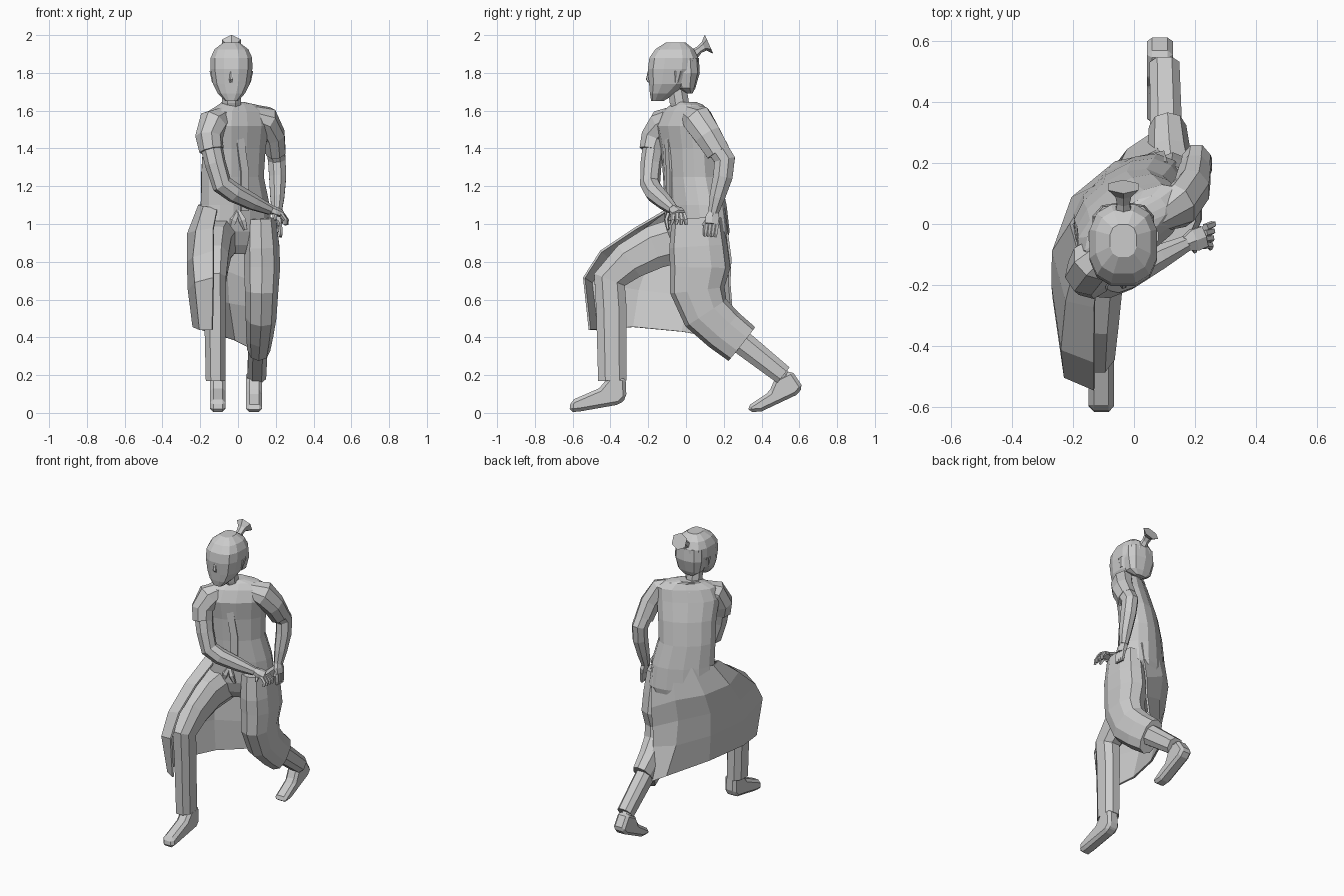
import bpy, bmesh, math
from mathutils import Vector

def finish(name, bm):
    bmesh.ops.recalc_face_normals(bm, faces=bm.faces)
    me = bpy.data.meshes.new(name)
    bm.to_mesh(me)
    bm.free()
    ob = bpy.data.objects.new(name, me)
    bpy.context.collection.objects.link(ob)
    return ob

def tube(name, rings, n=8, ref=(1, 0, 0), axis=None, p=2.0):
    """Loft of superellipse rings (x, y, z, radius_u, radius_v), capped."""
    bm = bmesh.new()
    pts = [Vector(r[:3]) for r in rings]
    rows = []
    for i, r in enumerate(rings):
        if axis:
            t = Vector(axis)
        else:
            t = Vector()
            if i > 0:
                t += (pts[i] - pts[i - 1]).normalized()
            if i < len(pts) - 1:
                t += (pts[i + 1] - pts[i]).normalized()
        t.normalize()
        u = Vector(ref)
        u = (u - t * u.dot(t)).normalized()
        v = t.cross(u)
        row = []
        for k in range(n):
            a = 2 * math.pi * (k + .5) / n
            c, s = math.cos(a), math.sin(a)
            c = math.copysign(abs(c) ** (2 / p), c)
            s = math.copysign(abs(s) ** (2 / p), s)
            row.append(bm.verts.new(pts[i] + u * c * r[3] + v * s * r[4]))
        rows.append(row)
    for a, b in zip(rows, rows[1:]):
        for k in range(n):
            bm.faces.new((a[k], a[(k + 1) % n], b[(k + 1) % n], b[k]))
    bm.faces.new(rows[0])
    bm.faces.new(rows[-1])
    return finish(name, bm)

def extrude_x(name, profile, cx, half, bevel):
    """Side profile (y, z) extruded across x."""
    bm = bmesh.new()
    a = [bm.verts.new((cx - half, y, z)) for y, z in profile]
    b = [bm.verts.new((cx + half, y, z)) for y, z in profile]
    bm.faces.new(a)
    bm.faces.new(b)
    for i in range(len(a)):
        j = (i + 1) % len(a)
        bm.faces.new((a[i], a[j], b[j], b[i]))
    ob = finish(name, bm)
    m = ob.modifiers.new("bevel", 'BEVEL')
    m.width, m.segments = bevel, 1
    return ob

def sheet(name, rows, thick):
    bm = bmesh.new()
    vs = [[bm.verts.new(p) for p in row] for row in rows]
    for a, b in zip(vs, vs[1:]):
        for k in range(len(a) - 1):
            bm.faces.new((a[k], a[k + 1], b[k + 1], b[k]))
    ob = finish(name, bm)
    m = ob.modifiers.new("thickness", 'SOLIDIFY')
    m.thickness, m.offset = thick, 0
    return ob

def hand(side, wrist, palm, tips, thumb):
    w, q = Vector(wrist), Vector(palm)
    d = (q - w).normalized()
    spread = Vector(tips[1]) - Vector(tips[0])
    tube(side + "_palm", [(*w, .025, .024), (*w.lerp(q, .5), .042, .024), (*q, .04, .02)],
         6, ref=spread)
    # four bent fingers fanned between the first and last tip
    for i in range(4):
        tip = Vector(tips[0]).lerp(Vector(tips[1]), i / 3)
        base = q + spread.normalized() * (i - 1.5) * .019
        mid = (base + tip) / 2 + d * .014
        tube(f"{side}_finger_{i + 1}", [(*base, .013, .013), (*mid, .012, .012), (*tip, .008, .008)],
             5, ref=spread)
    b = w.lerp(q, .4)
    tube(side + "_thumb", [(*b, .015, .015), (*b.lerp(Vector(thumb), .6), .013, .013),
                           (*thumb, .008, .008)], 5, ref=spread)

UP = (0, 0, 1)
TWIST = (math.cos(math.radians(35)), math.sin(math.radians(35)), 0)

# head, neck and face
HX = -.035
tube("head", [(HX, -.15, 1.652, .035, .035), (HX, -.125, 1.69, .073, .068),
              (HX, -.09, 1.74, .1, .108), (HX, -.07, 1.82, .114, .136),
              (HX, -.065, 1.88, .113, .132), (HX, -.06, 1.925, .092, .105),
              (HX, -.055, 1.96, .045, .055)], 12, axis=UP, p=2.6)
tube("hair_back", [(HX, .02, 1.69, .04, .014), (HX, .0, 1.72, .085, .05),
                   (HX, -.005, 1.80, .105, .078), (HX, -.01, 1.88, .1, .078)], 10, axis=UP, p=2.6)
tube("hair_knot", [(HX, .02, 1.88, .035, .035), (HX, .07, 1.922, .024, .02),
                   (HX, .095, 1.94, .03, .025), (HX, .122, 1.952, .058, .055)], 6)
tube("nose", [(HX, -.198, 1.81, .007, .004), (HX, -.203, 1.765, .012, .01),
              (HX, -.195, 1.75, .01, .006)], 5, axis=UP)
for s, nm in ((-1, "right"), (1, "left")):
    tube(nm + "_ear", [(HX + s * .096, -.05, 1.75, .008, .012),
                       (HX + s * .107, -.04, 1.81, .01, .024)], 6, axis=UP)
tube("neck", [(HX, .0, 1.58, .07, .065), (HX, -.035, 1.64, .054, .055),
              (HX, -.05, 1.74, .055, .055)], 8, axis=UP)

# twisted robe body
tube("robe_body", [(-.02, .06, .84, .13, .09), (-.02, .06, .89, .19, .12),
                   (-.015, .058, .96, .213, .137), (-.015, .05, 1.1, .198, .135),
                   (-.03, .03, 1.25, .18, .125), (-.02, .015, 1.4, .185, .115),
                   (-.01, -.01, 1.52, .2, .105), (.0, .0, 1.595, .185, .08),
                   (.0, .005, 1.63, .12, .058), (-.025, 0, 1.645, .065, .05)],
     14, ref=TWIST, axis=UP, p=2.3)
for s in (-1, 1):
    tube("belt_tie", [(0, -.09, 1.07, .012, .012), (s * .025, -.105, 1.02, .022, .012),
                      (s * .04, -.095, .97, .012, .008)], 5)
# crossed collar on the chest
sheet("collar", [[(-.06, -.045, 1.64), (-.1, -.04, 1.61)], [(-.03, -.085, 1.59), (-.07, -.115, 1.57)],
                 [(.03, -.09, 1.45), (-.01, -.11, 1.45)],
                 [(.055, -.08, 1.28), (.015, -.1, 1.28)],
                 [(.055, -.08, 1.07), (.015, -.1, 1.07)]], .012)

# right arm across the body, left arm bent at the side
FR = (.5, -.85, 0)
tube("right_sleeve", [(-.06, -.05, 1.585, .045, .045), (-.13, -.12, 1.535, .078, .083),
                      (-.155, -.165, 1.46, .075, .072), (-.14, -.18, 1.39, .068, .066)], 8, ref=FR)
tube("right_arm", [(-.15, -.165, 1.45, .06, .06), (-.12, -.185, 1.32, .056, .056),
                   (-.085, -.19, 1.21, .053, .056), (-.02, -.165, 1.165, .053, .053),
                   (.08, -.11, 1.115, .044, .044), (.17, -.065, 1.075, .028, .028)], 8, ref=FR)
hand("right", (.165, -.065, 1.08), (.23, -.04, 1.055),
     ((.25, -.08, .995), (.26, .0, .995)), (.2, -.09, 1.02))
tube("left_sleeve", [(.06, .01, 1.59, .04, .05), (.15, .06, 1.555, .065, .085),
                     (.19, .115, 1.47, .062, .077), (.2, .17, 1.38, .056, .069)], 8)
tube("left_arm", [(.195, .14, 1.44, .055, .062), (.205, .205, 1.34, .05, .06),
                  (.21, .195, 1.25, .049, .056), (.208, .165, 1.14, .04, .044),
                  (.205, .145, 1.06, .028, .03)], 8)
hand("left", (.205, .145, 1.07), (.22, .135, 1.0),
     ((.225, .1, .935), (.225, .155, .93)), (.21, .09, .99))

# forward right leg
tube("right_trouser", [(-.09, .02, .93, .10, .13), (-.115, -.16, .88, .085, .122),
                       (-.125, -.30, .805, .08, .108), (-.125, -.405, .705, .066, .093),
                       (-.122, -.395, .55, .061, .086), (-.118, -.39, .17, .056, .08)], 8, p=2.5)
extrude_x("right_shoe", [(-.618, .003), (-.56, .008), (-.35, .045), (-.315, .08), (-.32, .19),
                         (-.41, .19), (-.46, .13), (-.61, .065)], -.107, .042, .018)

# trailing left leg, wrapped by the robe down to the calf
tube("left_skirt", [(.12, .06, 1.03, .085, .135), (.125, .065, .88, .098, .154),
                    (.127, .075, .77, .1, .16), (.125, .06, .65, .092, .145),
                    (.122, .105, .53, .085, .13), (.115, .2, .44, .075, .12),
                    (.11, .295, .365, .064, .114)], 10, p=2.4)
tube("left_trouser", [(.11, .2, .44, .056, .073), (.105, .3, .37, .056, .068),
                      (.1, .515, .2, .052, .056)], 8, p=2.5)
tube("left_ankle", [(.09, .47, .23, .038, .04), (.085, .56, .15, .038, .045)], 8)
extrude_x("left_shoe", [(.325, .035), (.335, .003), (.4, .008), (.585, .095), (.62, .135),
                        (.56, .225), (.47, .18), (.44, .11)], .085, .042, .018)

# open coat tail: over the right knee, round the back, to the left leg
sheet("coat_tail", [
    [(-.11, -.09, 1.08), (-.18, -.09, 1.09), (-.205, 0, 1.1), (-.13, .12, 1.11), (-.02, .18, 1.11), (.11, .2, 1.08)],
    [(-.13, -.27, .975), (-.22, -.25, .96), (-.263, -.09, .95), (-.2, .085, .93), (-.06, .2, .9), (.1, .235, .82)],
    [(-.13, -.45, .855), (-.235, -.41, .82), (-.265, -.2, .8), (-.21, .04, .79), (-.06, .17, .75), (.09, .23, .69)],
    [(-.13, -.54, .715), (-.225, -.5, .69), (-.26, -.25, .65), (-.19, .01, .62), (-.05, .18, .58), (.08, .24, .56)],
    [(-.135, -.51, .44), (-.2, -.47, .44), (-.235, -.28, .455), (-.16, -.02, .43), (-.02, .24, .385), (.07, .3, .34)],
], .012)
